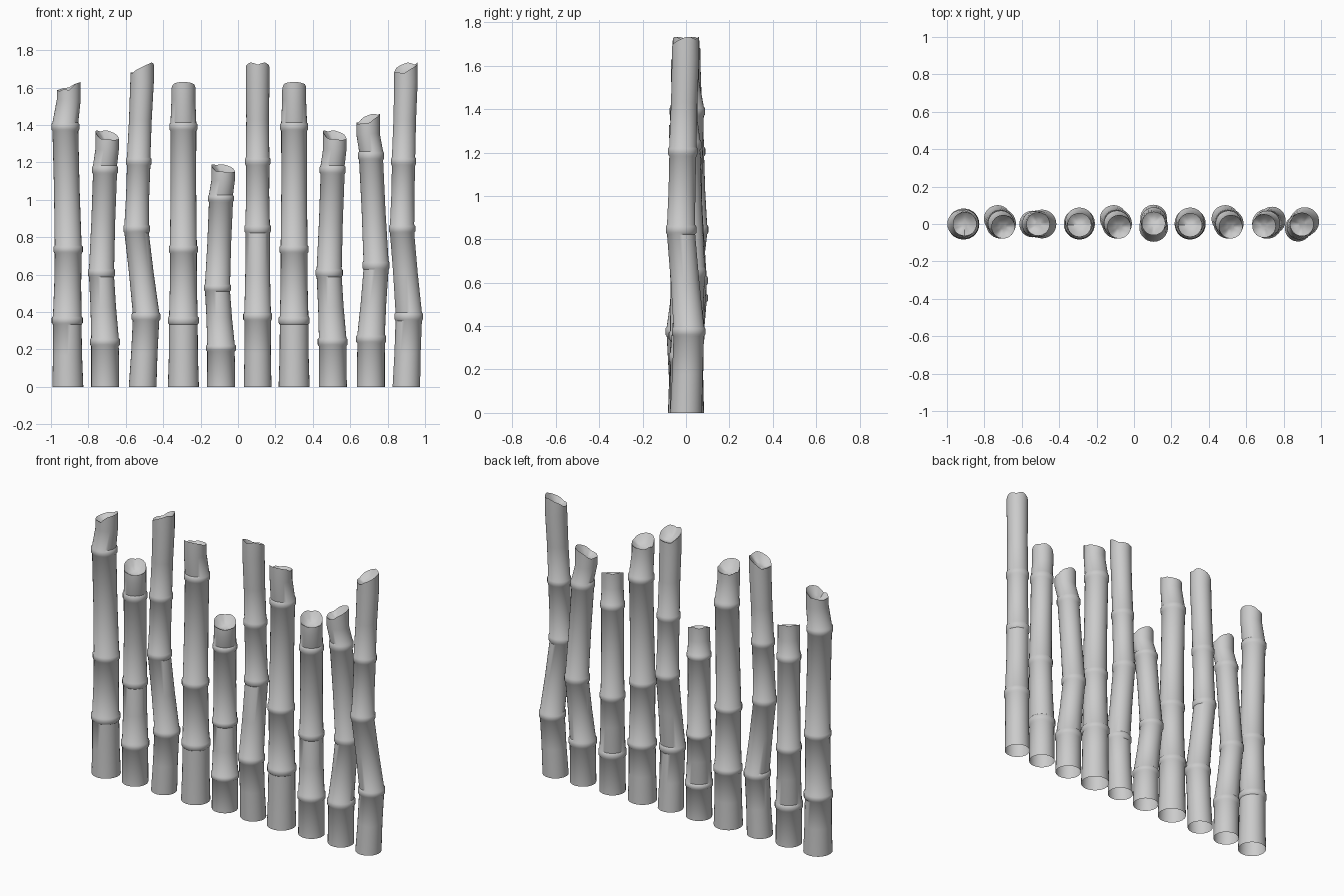
import bpy, bmesh, math
from math import cos, sin, pi, radians

if "Cube" in bpy.data.objects:
    bpy.data.objects.remove(bpy.data.objects["Cube"])

SIDES = 28

# Each cane type: nodes (z, offset along lean, ring radius), base/top radius,
# top height, slant of the cut, notches in the rim (angle, half width, depth)
TYPES = {
    "tall": dict(base=.074, top=.063, height=1.74, drop=.06, end=-.003,
                 nodes=[(.375, .018, .077), (.845, -.032, .071), (1.205, -.021, .068)],
                 notches=[(0, 35, .018), (130, 30, .012), (215, 25, .010)]),
    "thick": dict(base=.083, top=.064, height=1.63, drop=.045, end=.005,
                  nodes=[(.355, -.003, .083), (.735, .002, .078), (1.39, -.013, .075)],
                  notches=[(270, 32, .022), (225, 25, .012), (90, 25, .008)]),
    "short": dict(base=.075, top=.063, height=1.375, drop=.055, end=-.018,
                  nodes=[(.24, .002, .080), (.61, .034, .073), (1.16, .002, .070)],
                  notches=[(0, 30, .010), (110, 30, .012), (240, 28, .010)]),
}

# Position x, type, turn about z in degrees, height scale
CANES = [
    (-.91, "thick", 0, 1), (-.71, "short", 125, 1), (-.51, "tall", 0, 1),
    (-.292, "thick", -90, 1), (-.09, "short", 125, .868), (.105, "tall", -90, 1),
    (.30, "thick", -90, 1), (.507, "short", 125, 1), (.71, "short", 35, 1.065),
    (.90, "tall", 45, 1),
]


def rim_z(t, a):
    """Height of the broken, slanted rim at angle a."""
    z = t["height"] - t["drop"] * (1 - cos(a)) / 2
    for ang, width, depth in t["notches"]:
        d = (math.degrees(a) - ang + 180) % 360 - 180
        z -= depth * max(0, 1 - abs(d) / width)
    return z


def cane_sections(t):
    """Rings up the cane: (z, offset, radius), with a swollen collar at each node."""
    rows = [(0, 0, t["base"])]
    for z, off, r in t["nodes"]:
        body = r * .92
        rows += [(z - .022, off, body), (z - .014, off, r), (z + .014, off, r),
                 (z + .022, off, body)]
    end = t["height"] - t["drop"] - .05
    rows.append((end, t["end"], t["top"]))
    # Slim waist halfway between collars
    full = [rows[0]]
    for a, b in zip(rows, rows[1:]):
        if b[0] - a[0] > .3:
            full.append(((a[0] + b[0]) / 2, (a[1] + b[1]) / 2, (a[2] + b[2]) / 2 - .002))
        full.append(b)
    return full


def make_cane(index, x, kind, turn, scale):
    t = TYPES[kind]
    bm = bmesh.new()

    def ring(radius, off, height):
        vs = []
        for i in range(SIDES):
            a = 2 * pi * i / SIDES
            z = height(a) if callable(height) else height
            vs.append(bm.verts.new((off + radius * cos(a), radius * sin(a), z)))
        return vs

    # Walls, then the rim, then the scooped inside of the cut
    rings = [ring(r, off, z) for z, off, r in cane_sections(t)]
    e, r = t["end"], t["top"]
    rings.append(ring(r, e, lambda a: rim_z(t, a)))
    mid = t["height"] - t["drop"] / 2

    def scoop(f, depth):
        return lambda a: mid + (rim_z(t, a) - mid) * f - depth
    for f, depth in ((.86, .010), (.6, .026), (.3, .036)):
        rings.append(ring(r * f, e, scoop(f, depth)))
    for lo, hi in zip(rings, rings[1:]):
        for i in range(SIDES):
            j = (i + 1) % SIDES
            bm.faces.new((lo[i], lo[j], hi[j], hi[i]))
    bm.faces.new(rings[-1])

    mesh = bpy.data.meshes.new("bamboo_cane")
    bm.to_mesh(mesh)
    bm.free()
    ob = bpy.data.objects.new(f"bamboo_cane_{index}", mesh)
    bpy.context.collection.objects.link(ob)
    ob.location.x = x
    ob.rotation_euler.z = radians(turn)
    ob.scale.z = scale
    return ob


canes = [make_cane(i + 1, *c) for i, c in enumerate(CANES)]

# Smooth shading with crisp collars and rims
for ob in canes:
    ob.select_set(True)
bpy.context.view_layer.objects.active = canes[0]
bpy.ops.object.shade_smooth_by_angle(angle=radians(40))
